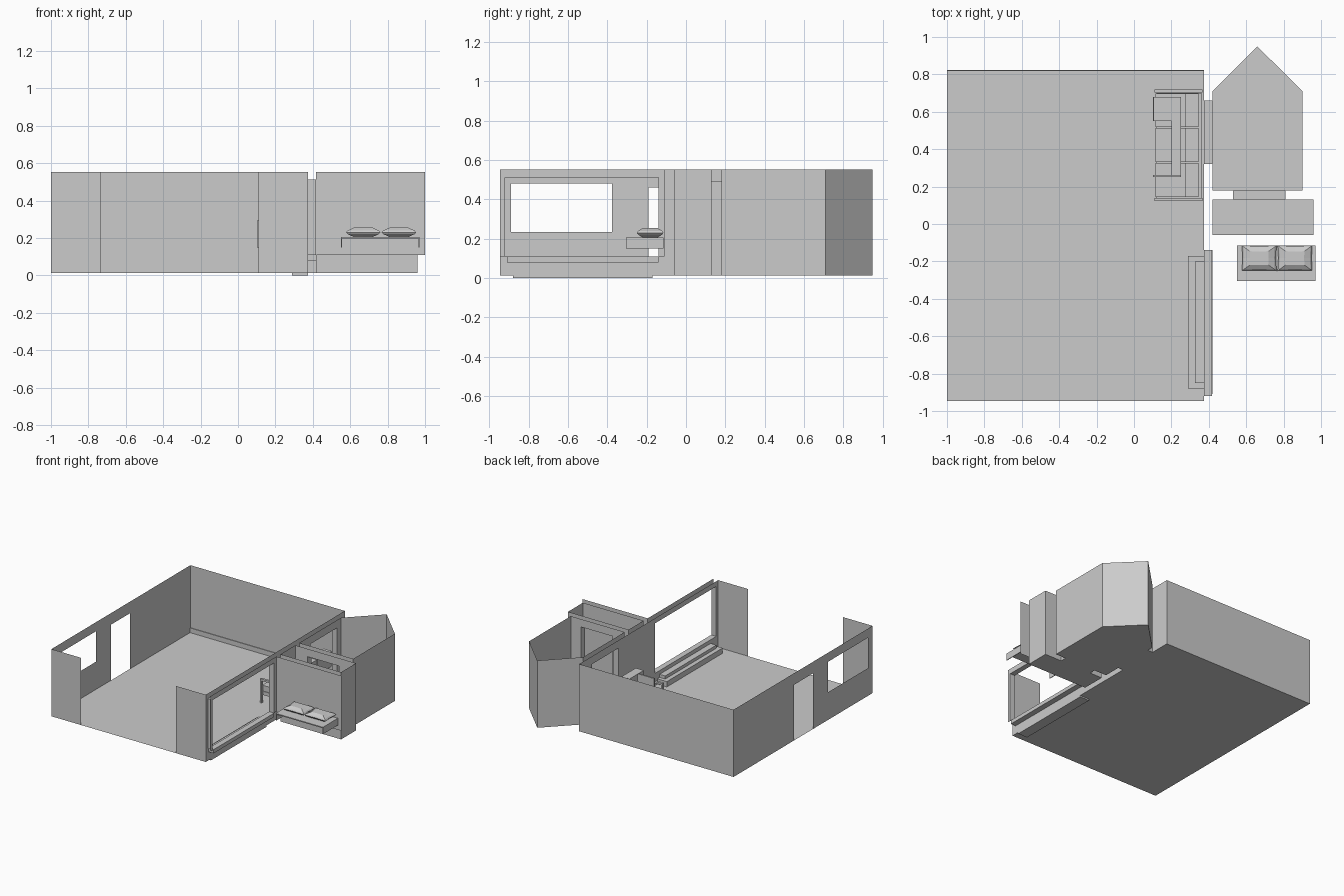
import bpy, bmesh
from mathutils import Vector

if "Cube" in bpy.data.objects:
    bpy.data.objects.remove(bpy.data.objects["Cube"])

Z0, Z1 = 0.012, 0.553


def finish(name, bm):
    bmesh.ops.remove_doubles(bm, verts=bm.verts, dist=1e-5)
    me = bpy.data.meshes.new(name)
    bm.to_mesh(me)
    bm.free()
    ob = bpy.data.objects.new(name, me)
    bpy.context.collection.objects.link(ob)
    return ob


def wall(name, p, q, z0=Z0, z1=Z1, holes=()):
    """Flat wall from p to q; holes are (start, end, low, high) measured along it."""
    p, q = Vector(p), Vector(q)
    length = (q - p).length
    d = (q - p) / length
    ss = sorted({0, length, *(h[0] for h in holes), *(h[1] for h in holes)})
    zs = sorted({z0, z1, *(h[2] for h in holes), *(h[3] for h in holes)})
    bm = bmesh.new()
    for a, b in zip(ss, ss[1:]):
        for c, e in zip(zs, zs[1:]):
            s, z = (a + b) / 2, (c + e) / 2
            if any(h[0] < s < h[1] and h[2] < z < h[3] for h in holes):
                continue
            bm.faces.new([bm.verts.new((*(p + d * u), w))
                          for u, w in ((a, c), (b, c), (b, e), (a, e))])
    return finish(name, bm)


def box(name, lo, hi, skip=()):
    """Box with optional open sides such as '+z'."""
    bm = bmesh.new()
    for ax in range(3):
        for sign, val in (("-", lo[ax]), ("+", hi[ax])):
            if sign + "xyz"[ax] in skip:
                continue
            i, j = (ax + 1) % 3, (ax + 2) % 3
            vs = []
            for u, v in ((lo[i], lo[j]), (hi[i], lo[j]), (hi[i], hi[j]), (lo[i], hi[j])):
                co = [0, 0, 0]
                co[ax], co[i], co[j] = val, u, v
                vs.append(bm.verts.new(co))
            bm.faces.new(vs if sign == "+" else vs[::-1])
    return finish(name, bm)


def floor(name, pts, z=Z0):
    bm = bmesh.new()
    bm.faces.new([bm.verts.new((x, y, z)) for x, y in pts])
    return finish(name, bm)


def cushion(name, x0, x1, y0, y1, z0, z1):
    """Square pillow: small bottom, wide pinched middle, small top."""
    bm = bmesh.new()
    cx, cy = (x0 + x1) / 2, (y0 + y1) / 2
    hx, hy = (x1 - x0) / 2, (y1 - y0) / 2
    rings = []
    for k, t in ((.55, 0), (.9, .3), (1, .5), (.9, .7), (.55, 1)):
        pts = []
        for a, b in ((-1, -1), (0, -.96), (1, -1), (.96, 0), (1, 1), (0, .96), (-1, 1), (-.96, 0)):
            pts.append(bm.verts.new((cx + a * hx * k, cy + b * hy * k, z0 + (z1 - z0) * t)))
        rings.append(pts)
    for r, s in zip(rings, rings[1:]):
        for i in range(8):
            j = (i + 1) % 8
            bm.faces.new((r[i], r[j], s[j], s[i]))
    bm.faces.new(rings[0][::-1])
    bm.faces.new(rings[-1])
    return finish(name, bm)


# Main room: floor and four thin walls, no ceiling
L, R, F, B = -1, .375, -.945, .823
floor("main_floor", [(L, F), (R, F), (R, B), (L, B)])
wall("main_back_wall", (L, B), (R, B))
wall("main_front_wall", (L, F), (R, F), holes=[(.265, 1.11, Z0, Z1)])
wall("main_left_wall", (L, F), (L, B),
     holes=[(.055, .57, .235, .48), (.755, 1.0, Z0, .46)])
wall("main_right_wall", (R, F), (R, B),
     holes=[(.025, .805, .11, .512), (1.265, 1.605, Z0, .49)])
box("back_baseboard", (L, B - .005, Z0), (R, B, .05), ("-z",))

# Big window: frame tube, outer wall skins and stepped sill
OX = .418
box("window_frame", (R, -.92, .11), (OX, -.14, .512), ("-x", "+x"))
wall("outer_side_wall", (OX, F), (OX, -.11), .11, Z1, [(.025, .805, .11, .512)])
wall("outer_front_wall", (OX, -.11), (1, -.11), .11)
box("sill_step_low", (.29, -.88, 0), (.375, -.17, .055))
box("sill_step_high", (.325, -.85, .055), (.375, -.2, .08))
box("window_ledge", (.375, -.91, .08), (.42, -.14, .11))

# Small room behind the outer front wall
box_pts = [(.42, -.06), (.96, -.06), (.96, .13), (.42, .13)]
floor("small_floor", box_pts)
for i, n in enumerate(("front", "right", "back", "left")):
    holes = [(.15, .43, Z0, .49)] if n == "back" else []
    wall(f"small_{n}_wall", box_pts[i], box_pts[(i + 1) % 4], holes=holes)

# Five-sided room
pent = [(.42, .18), (.9, .18), (.9, .71), (.66, .949), (.42, .71)]
openings = {0: [(.11, .39, Z0, .49)], 4: [(.05, .39, Z0, .49)]}
floor("bay_floor", pent)
for i in range(5):
    wall(f"bay_wall_{i + 1}", pent[i], pent[(i + 1) % 5], holes=openings.get(i, []))

# Passages between rooms
box("main_passage", (R, .32, Z0), (.42, .66, .49), ("-x", "+x"))
box("small_passage", (.53, .13, Z0), (.81, .18, .49), ("-y", "+y"))

# Outdoor bench with two pillows
box("bench_top", (.55, -.305, .198), (.97, -.115, .206))
for n, x in (("left", .55), ("right", .964)):
    box(f"bench_{n}_side", (x, -.305, .15), (x + .006, -.115, .198))
for n, x in (("left", .577), ("right", .768)):
    cushion(f"bench_{n}_pillow", x, x + .185, -.25, -.115, .206, .255)

# Sofa against the right wall
box("sofa_base", (.12, .14, .07), (.36, .70, .10))
for i in range(3):
    y = .145 + i * .187
    box(f"sofa_seat_{i + 1}", (.115, y, .10), (.30, y + .18, .145))
    box(f"sofa_back_{i + 1}", (.275, y, .145), (.345, y + .18, .27))
for n, y in (("near", .122), ("far", .702)):
    box(f"sofa_{n}_arm", (.11, y, .19), (.365, y + .018, .205))
    for m, x in (("front", .11), ("rear", .35)):
        box(f"sofa_{n}_{m}_leg", (x, y, Z0), (x + .015, y + .018, .19))

# Throw tray resting on the seat
box("tray_panel", (.102, .55, .15), (.25, .68, .16))
box("tray_front", (.102, .55, .15), (.108, .68, .295))
box("tray_bar", (.20, .26, .15), (.25, .55, .16))
box("tray_end", (.102, .25, .15), (.25, .262, .295))
